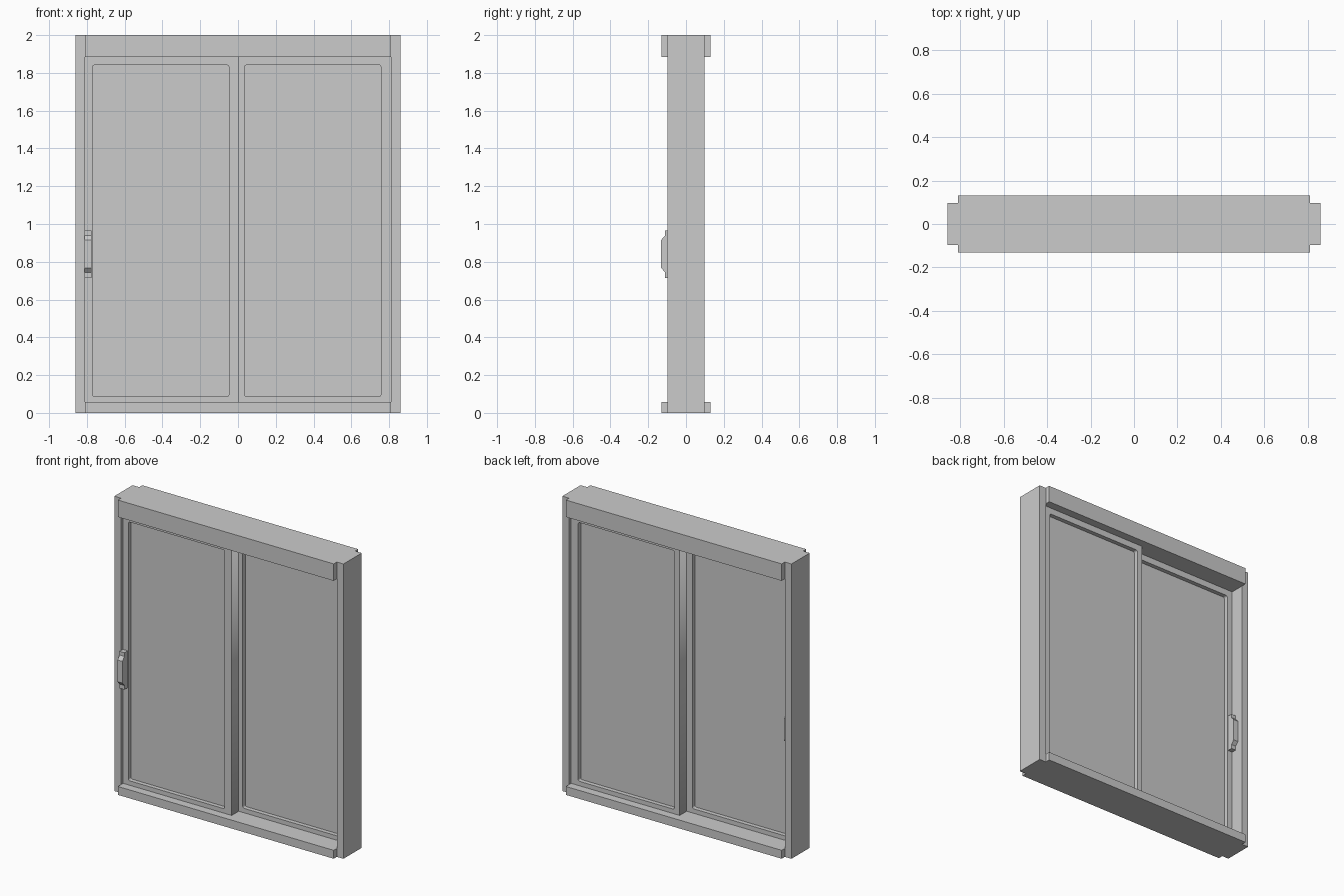
import bpy, bmesh, math
from mathutils import Matrix

if "Cube" in bpy.data.objects:
    bpy.data.objects.remove(bpy.data.objects["Cube"])


def box(name, x0, x1, y0, y1, z0, z1):
    bm = bmesh.new()
    size = Matrix.Diagonal((x1 - x0, y1 - y0, z1 - z0, 1))
    pos = Matrix.Translation(((x0 + x1) / 2, (y0 + y1) / 2, (z0 + z1) / 2))
    bmesh.ops.create_cube(bm, size=1, matrix=pos @ size)
    me = bpy.data.meshes.new(name)
    bm.to_mesh(me)
    bm.free()
    ob = bpy.data.objects.new(name, me)
    bpy.context.collection.objects.link(ob)
    return ob


def rounded(x0, x1, z0, z1, r, n=4):
    pts = []
    corners = [(x1 - r, z1 - r), (x0 + r, z1 - r), (x0 + r, z0 + r), (x1 - r, z0 + r)]
    for k, (cx, cz) in enumerate(corners):
        for i in range(n + 1):
            a = math.pi / 2 * (k + i / n)
            pts.append((cx + r * math.cos(a), cz + r * math.sin(a)))
    return pts


def extrude_loops(name, loops, y0, y1):
    # filled outline in x-z (later loops are holes), extruded along y
    cu = bpy.data.curves.new(name, 'CURVE')
    cu.dimensions = '2D'
    cu.fill_mode = 'BOTH'
    cu.extrude = (y1 - y0) / 2
    for pts in loops:
        sp = cu.splines.new('POLY')
        sp.points.add(len(pts) - 1)
        for p, (x, z) in zip(sp.points, pts):
            p.co = (x, z, 0, 1)
        sp.use_cyclic_u = True
    tmp = bpy.data.objects.new(name + "_outline", cu)
    bpy.context.collection.objects.link(tmp)
    bpy.context.view_layer.update()
    dg = bpy.context.evaluated_depsgraph_get()
    me = bpy.data.meshes.new_from_object(tmp.evaluated_get(dg))
    bpy.data.objects.remove(tmp)
    me.transform(Matrix.Translation((0, (y0 + y1) / 2, 0)) @ Matrix.Rotation(math.pi / 2, 4, 'X'))
    me.name = name
    ob = bpy.data.objects.new(name, me)
    bpy.context.collection.objects.link(ob)
    return ob


def handle(name, y_base, side):
    # chamfered pull: profile in (depth, z), extruded across the stile
    prof = [(0, .715), (.035, .715), (.035, .743), (.057, .768),
            (.057, .915), (.035, .94), (.035, .965), (0, .965)]
    bm = bmesh.new()
    f = bm.faces.new([bm.verts.new((-.812, y_base + side * d, z)) for d, z in prof])
    ext = bmesh.ops.extrude_face_region(bm, geom=[f])['geom']
    bmesh.ops.translate(bm, vec=(.037, 0, 0),
                        verts=[v for v in ext if isinstance(v, bmesh.types.BMVert)])
    bmesh.ops.recalc_face_normals(bm, faces=bm.faces)
    me = bpy.data.meshes.new(name)
    bm.to_mesh(me)
    bm.free()
    bpy.context.collection.objects.link(bpy.data.objects.new(name, me))


# outer frame
for label, s in (("left", -1), ("right", 1)):
    a, b = sorted((s * .81, s * .86))
    box(label + "_jamb", a, b, -.0975, .0975, 0, 2)
box("header", -.81, .81, -.131, .131, 1.885, 2)
box("sill", -.81, .81, -.131, .131, 0, .057)

# two sliding panels on neighbouring tracks
for label, x, y in (("front", -.81, -.075), ("back", -.005, 0)):
    outer = [(x, .057), (x + .815, .057), (x + .815, 1.885), (x, 1.885)]
    inner = rounded(x + .04, x + .762, .087, 1.842, .012)
    extrude_loops(label + "_panel_frame", [outer, inner], y, y + .075)
    box(label + "_glass", x + .03, x + .772, y + .029, y + .046, .077, 1.852)

# handles on both faces of the front panel
handle("outer_handle", -.075, -1)
handle("inner_handle", 0, 1)
